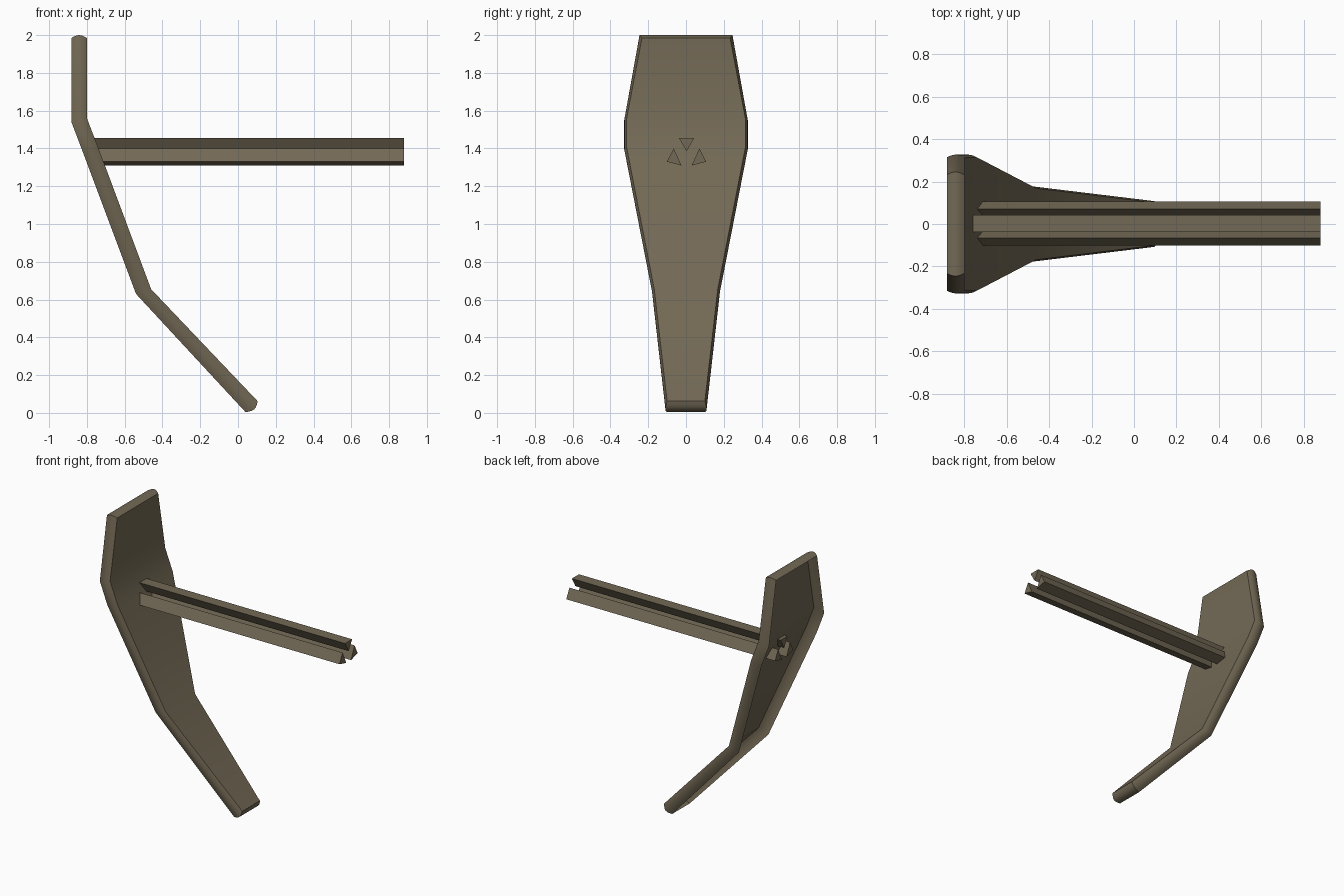
import bpy, bmesh, math

if "Cube" in bpy.data.objects:
    bpy.data.objects.remove(bpy.data.objects["Cube"])

mat = bpy.data.materials.new("dull olive brown")
mat.diffuse_color = (0.17, 0.14, 0.09, 1)
mat.use_nodes = True
mat.node_tree.nodes["Principled BSDF"].inputs["Base Color"].default_value = mat.diffuse_color


def make_object(name, verts, faces, smooth=False):
    mesh = bpy.data.meshes.new(name)
    mesh.from_pydata(verts, [], faces)
    mesh.materials.append(mat)
    obj = bpy.data.objects.new(name, mesh)
    bpy.context.collection.objects.link(obj)
    if smooth:
        bpy.context.view_layer.objects.active = obj
        obj.select_set(True)
        bpy.ops.object.shade_smooth_by_angle(angle=math.radians(35))
        obj.select_set(False)
    return obj


# Bent shield: front x, front z, back x, back z, half width, bulge (x, y, z), from top to bottom
stations = [
    (-0.80, 1.985, -0.882, 1.985, 0.233, (0, 0.013, 0.015)),
    (-0.80, 1.56, -0.882, 1.54, 0.314, (0, 0.013, 0)),
    (-0.74, 1.405, -0.823, 1.385, 0.314, (0, 0.013, 0)),
    (-0.46, 0.655, -0.540, 0.63, 0.168, (0, 0.012, 0)),
    (0.104, 0.062, 0.040, 0.004, 0.10, (0.014, 0.009, -0.014)),
]
# Ring runs up the +y side and down the -y side
ring = [(s, 1) for s in reversed(stations)] + [(s, -1) for s in stations]
n = len(ring)
steps = 6
verts = []
for k in range(steps + 1):
    t = k / steps
    b = math.sin(math.pi * t)
    for (fx, fz, bx, bz, w, o), side in ring:
        verts.append((fx + (bx - fx) * t + o[0] * b,
                      side * (w + o[1] * b),
                      fz + (bz - fz) * t + o[2] * b))
# Rounded rim walls, then the front panel; the back stays open
faces = [(k * n + i, (k + 1) * n + i, (k + 1) * n + (i + 1) % n, k * n + (i + 1) % n)
         for k in range(steps) for i in range(n)]
faces += [(n - 1 - i, i, i + 1, n - 2 - i) for i in range(n // 2 - 1)]
make_object("bent_shield", verts, faces, smooth=True)


# Handle: three triangular rails running along x through the panel
def rail(name, section, x0=-0.785, x1=0.88):
    v = [(x, y + 0.003, z) for x in (x0, x1) for y, z in section]
    f = [(0, 2, 1), (3, 4, 5)] + [(i, (i + 1) % 3, (i + 1) % 3 + 3, i + 3) for i in range(3)]
    obj = make_object(name, v, f)
    bm = bmesh.new()
    bm.from_mesh(obj.data)
    bmesh.ops.recalc_face_normals(bm, faces=bm.faces)
    bm.to_mesh(obj.data)
    bm.free()


rail("top_rail", [(-0.04, 1.455), (0.04, 1.455), (0, 1.385)])
for label, s in (("front", -1), ("back", 1)):
    rail(label + "_lower_rail", [(s * 0.068, 1.40), (s * 0.104, 1.33), (s * 0.027, 1.31)])
